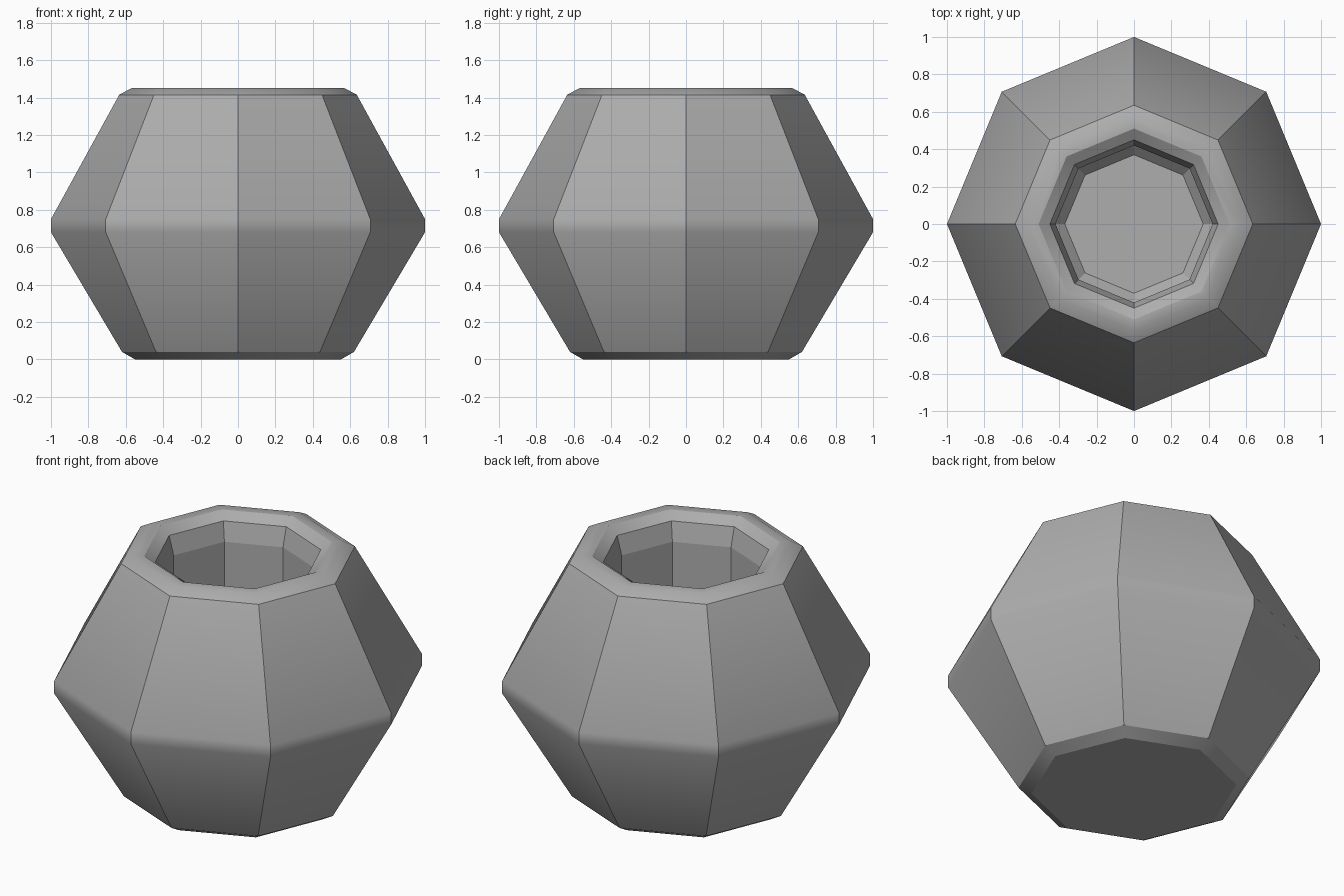
import bpy, bmesh, math

if "Cube" in bpy.data.objects:
    bpy.data.objects.remove(bpy.data.objects["Cube"])

SIDES = 8
# pot profile (radius, z): base, belly, rim, then down inside to the floor
PROFILE = [(0.55, 0), (0.62, 0.04), (1, 0.68), (1, 0.75), (0.635, 1.415),
           (0.57, 1.45), (0.51, 1.45), (0.45, 1.41), (0.42, 1.3),
           (0.42, 0.25), (0.37, 0.2)]
SMOOTH_RINGS = {2, 3, 5}  # belly rings and outer top edge of the rim
SMOOTH_BANDS = {0, 4, 5, 6}  # chamfers shade smoothly around the pot


def lathe(name, profile, sides):
    bm = bmesh.new()
    rings = []
    for r, z in profile:
        rings.append([bm.verts.new((r * math.cos(2 * math.pi * i / sides),
                                    r * math.sin(2 * math.pi * i / sides), z))
                      for i in range(sides)])
    for a, b in zip(rings, rings[1:]):
        for i in range(sides):
            j = (i + 1) % sides
            bm.faces.new((a[i], a[j], b[j], b[i]))
    # underside and inner floor
    bm.faces.new(rings[0][::-1])
    bm.faces.new(rings[-1])
    # sharp creases everywhere except the chosen rings and bands
    for face in bm.faces:
        face.smooth = True
    for k, ring in enumerate(rings):
        for i in range(sides):
            bm.edges.get((ring[i], ring[(i + 1) % sides])).smooth = k in SMOOTH_RINGS
            if k + 1 < len(rings):
                bm.edges.get((ring[i], rings[k + 1][i])).smooth = k in SMOOTH_BANDS
    bmesh.ops.recalc_face_normals(bm, faces=bm.faces)
    mesh = bpy.data.meshes.new(name)
    bm.to_mesh(mesh)
    bm.free()
    obj = bpy.data.objects.new(name, mesh)
    bpy.context.collection.objects.link(obj)
    return obj


# octagonal pot in dark grey
pot = lathe("pot", PROFILE, SIDES)
grey = bpy.data.materials.new("dark_grey")
grey.diffuse_color = (0.42, 0.42, 0.42, 1)
grey.use_nodes = True
grey.node_tree.nodes["Principled BSDF"].inputs["Base Color"].default_value = grey.diffuse_color
pot.data.materials.append(grey)
